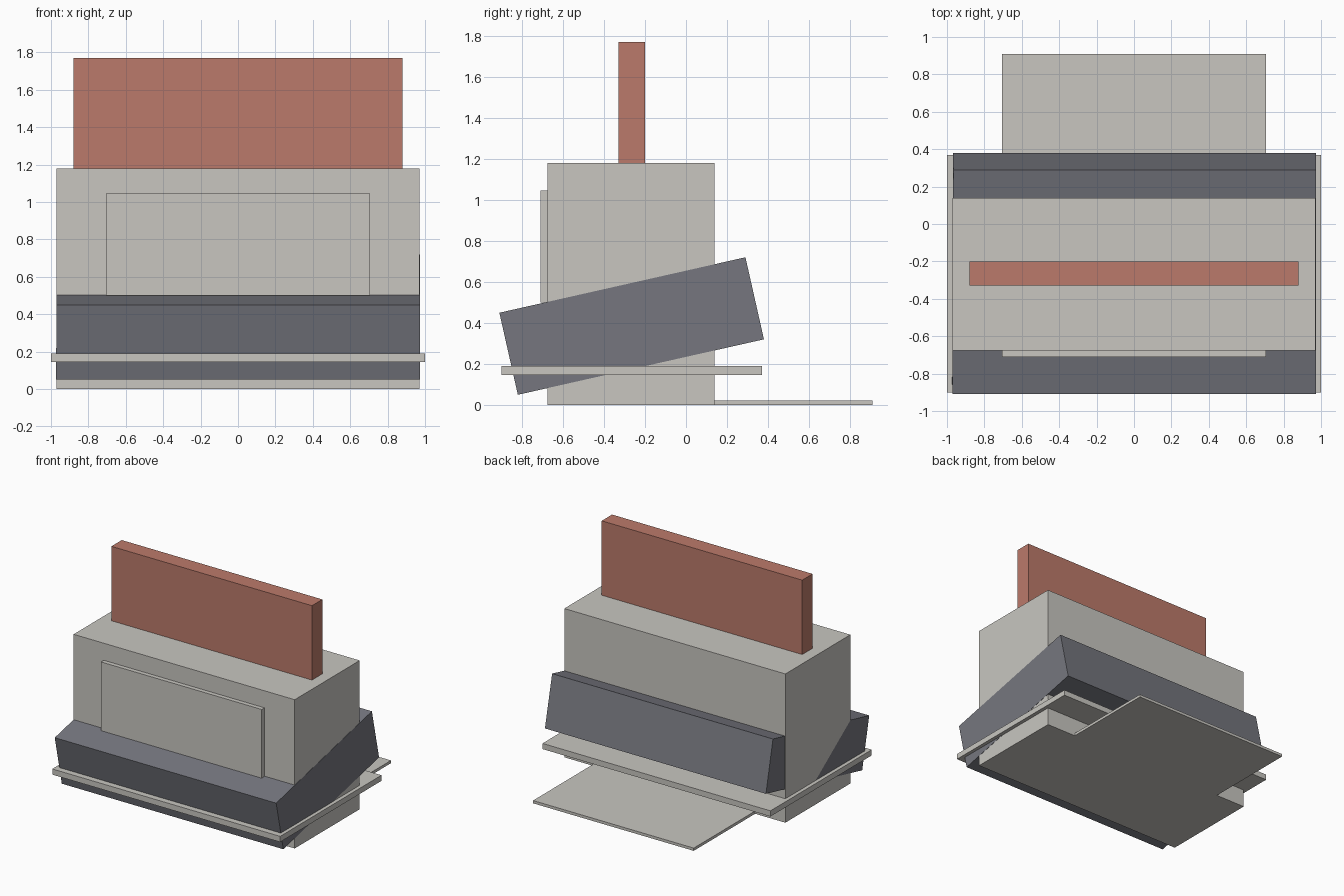
import bpy
import math
from mathutils import Matrix

cube = bpy.data.objects.get("Cube")
if cube:
    bpy.data.objects.remove(cube, do_unlink=True)


def material(name, rgb):
    mat = bpy.data.materials.new(name)
    mat.use_nodes = True
    color = (*rgb, 1.0)
    mat.diffuse_color = color
    mat.node_tree.nodes["Principled BSDF"].inputs["Base Color"].default_value = color
    return mat


light_grey = material("light grey", (0.58, 0.565, 0.53))
slate_grey = material("slate grey", (0.18, 0.183, 0.21))
brick_red = material("brick red", (0.50, 0.195, 0.145))


def box(name, half_width, y_range, z_range, mat, tilt=0.0):
    """Box centred on x, with its y and z extents, tilted about its centre."""
    (y0, y1), (z0, z1) = y_range, z_range
    bpy.ops.mesh.primitive_cube_add(size=1)
    obj = bpy.context.object
    obj.name = name
    obj.data.transform(
        Matrix.Translation((0, (y0 + y1) / 2, (z0 + z1) / 2))
        @ Matrix.Rotation(math.radians(tilt), 4, "X")
        @ Matrix.Diagonal((2 * half_width, y1 - y0, z1 - z0, 1)))
    obj.data.materials.append(mat)
    return obj


# Main block with its raised front panel and the floor plate behind
box("body", 0.97, (-0.675, 0.14), (0.0, 1.18), light_grey)
box("front_panel", 0.705, (-0.71, -0.66), (0.5, 1.045), light_grey)
box("rear_plate", 0.705, (0.12, 0.91), (0.0, 0.022), light_grey)

# Thin tray around the base
box("tray", 1.0, (-0.9, 0.37), (0.145, 0.19), light_grey)

# Upright sheet standing out of the top
box("upright_sheet", 0.88, (-0.33, -0.2), (0.02, 1.77), brick_red)

# Tilted band; one end leans very slightly so it sinks into the body
band = box("tilted_band", 0.972, (-0.88, 0.35), (0.18, 0.59), slate_grey, 12.7)
for vert in band.data.vertices:
    if vert.co.x < 0:
        lean = vert.co.y + 0.24 + 1.4 * (vert.co.z - 0.19)
        vert.co.x = -0.97 + 0.003 * lean
